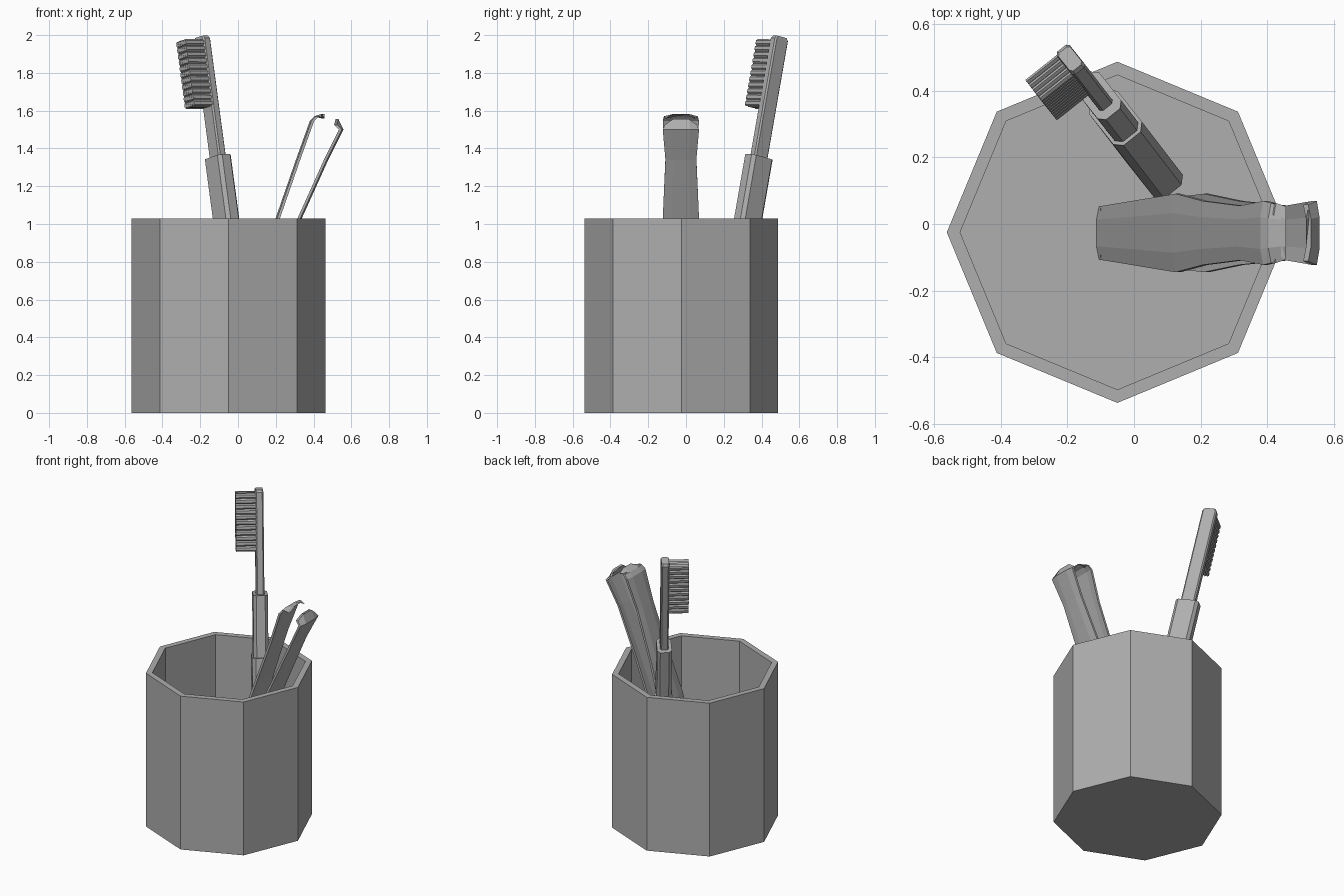
import bpy, bmesh, math
from mathutils import Matrix, Vector

cube = bpy.data.objects.get("Cube")
if cube:
    bpy.data.objects.remove(cube, do_unlink=True)

GREY = (0.425, 0.425, 0.425, 1)
grey = bpy.data.materials.new("mid_grey")
grey.use_nodes = True
grey.diffuse_color = GREY
grey.node_tree.nodes["Principled BSDF"].inputs["Base Color"].default_value = GREY


def finish(name, bm, matrix=None):
    """Turn a bmesh into a flat-shaded object."""
    bmesh.ops.recalc_face_normals(bm, faces=bm.faces)
    mesh = bpy.data.meshes.new(name)
    bm.to_mesh(mesh)
    bm.free()
    mesh.materials.append(grey)
    obj = bpy.data.objects.new(name, mesh)
    bpy.context.collection.objects.link(obj)
    if matrix:
        obj.matrix_world = matrix


def loft(name, rings, matrix=None):
    """Skin a list of equal-sized closed rings and cap both ends."""
    bm = bmesh.new()
    loops = [[bm.verts.new(p) for p in ring] for ring in rings]
    n = len(loops[0])
    for low, high in zip(loops, loops[1:]):
        for i in range(n):
            j = (i + 1) % n
            bm.faces.new((low[i], low[j], high[j], high[i]))
    bm.faces.new(loops[0][::-1])
    bm.faces.new(loops[-1])
    finish(name, bm, matrix)


# Eight-sided cup: outside wall, rim, inside wall and floor in one skin
def octagon(radius, z):
    return [(-0.05 + radius * math.cos(k * math.pi / 4),
             -0.025 + radius * math.sin(k * math.pi / 4), z) for k in range(8)]


CUP_R, INNER_R, CUP_H, FLOOR = 0.513, 0.473, 1.03, 0.04
loft("cup", [octagon(CUP_R, 0), octagon(CUP_R, CUP_H),
             octagon(INNER_R, CUP_H), octagon(INNER_R, FLOOR)])

# Leaning frame of the toothbrush: x across, y towards the bristles, z along
along = Vector((-0.134, 0.174, 1)).normalized()
facing = Vector((-0.78, -0.62, 0))
facing = (facing - along * facing.dot(along)).normalized()
across = facing.cross(along)
brush_frame = Matrix((across, facing, along)).transposed().to_4x4()
brush_frame.translation = (0.067, 0.16, 0.055)


def slab_ring(w, t, c, z):
    """Rectangle with cut corners."""
    x, y = w / 2, t / 2
    return [(x, c - y, z), (x, y - c, z), (x - c, y, z), (c - x, y, z),
            (-x, y - c, z), (-x, c - y, z), (c - x, -y, z), (x - c, -y, z)]


# Toothbrush: two handle sleeves and a slim neck with a softened end
loft("brush_grip", [slab_ring(0.165, 0.11, 0.022, z) for z in (0, 0.94)], brush_frame)
loft("brush_collar", [slab_ring(0.145, 0.09, 0.018, z) for z in (0.9, 1.33)], brush_frame)
loft("brush_neck", [slab_ring(0.09, 0.05, 0.008, 1.3),
                    slab_ring(0.09, 0.05, 0.008, 1.967),
                    slab_ring(0.07, 0.046, 0.008, 1.981)], brush_frame)

# Bristle tufts in a regular grid
ROWS, COLUMNS, TUFT = 11, 5, 0.125
bm = bmesh.new()
for row in range(ROWS):
    for col in range(COLUMNS):
        place = (Matrix.Translation(((col - 2) * 0.0165, 0.02 + TUFT / 2, 1.615 + row * 0.033))
                 @ Matrix.Diagonal((0.009, 1, 0.0165, 1))
                 @ Matrix.Rotation(math.pi / 2, 4, "X"))
        bmesh.ops.create_cone(bm, cap_ends=True, segments=6, radius1=1, radius2=1,
                              depth=TUFT, matrix=place)
finish("brush_bristles", bm, brush_frame)


# Tweezers: two cambered strips, joined at the foot, with tips bent together
def strip(name, stations, side, corner):
    """Stations are (x, z, half width); side is the outward x direction;
    corner is how far the outer points of the tip are cut back in x and z."""
    rings = []
    for x, z, half in stations:
        cut_x, cut_z = corner if z == stations[-1][1] else (0, 0)
        camber = side * 0.008
        front = [(x + cut_x, -half, z + cut_z), (x + camber, -half * 0.5, z),
                 (x + camber, half * 0.5, z), (x + cut_x, half, z + cut_z)]
        back = [(px - side * 0.015, y, pz) for px, y, pz in reversed(front)]
        rings.append([(px, y - 0.027, pz) for px, y, pz in front + back])
    loft(name, rings)


strip("tweezer_left_arm",
      [(-0.085, 0.045, 0.08), (0.225, 0.8, 0.118), (0.33, 1.03, 0.096),
       (0.47, 1.34, 0.082), (0.55, 1.5, 0.096), (0.524, 1.555, 0.085)], 1, (0, -0.03))
strip("tweezer_right_arm",
      [(-0.105, 0.045, 0.08), (0.125, 0.78, 0.118), (0.207, 1.03, 0.096),
       (0.318, 1.35, 0.082), (0.388, 1.545, 0.096), (0.412, 1.57, 0.09),
       (0.45, 1.583, 0.08)], -1, (-0.008, -0.024))
loft("tweezer_foot", [[(-0.1, -0.1, z), (-0.08, -0.1, z),
                       (-0.08, 0.046, z), (-0.1, 0.046, z)] for z in (0.04, 0.07)])
